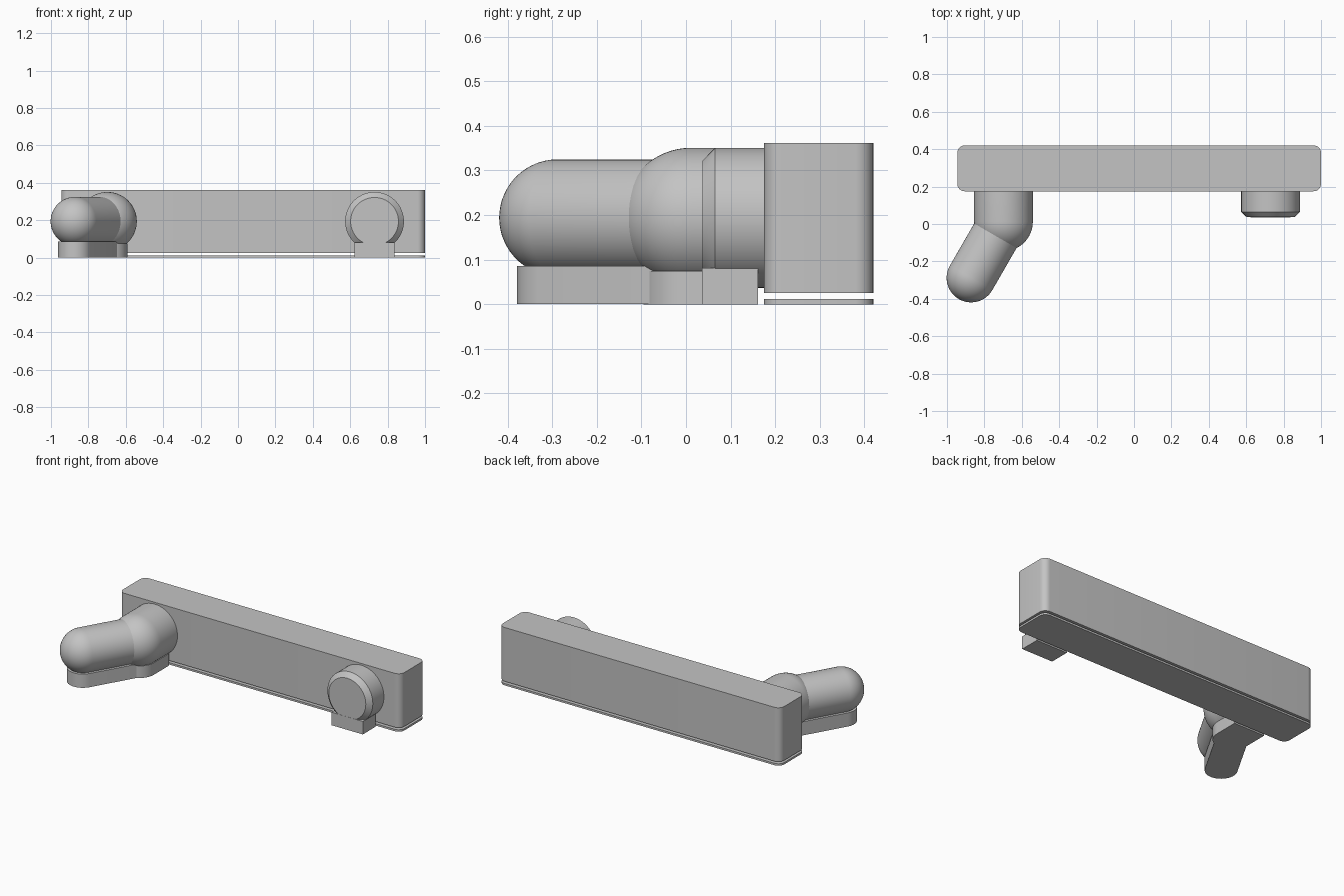
import bpy, bmesh
from math import sin, cos, pi, radians
from mathutils import Matrix, Vector

cube = bpy.data.objects.get("Cube")
if cube:
    bpy.data.objects.remove(cube, do_unlink=True)

grey = bpy.data.materials.new("plain grey")
grey.use_nodes = True
COLOUR = (0.55, 0.55, 0.55, 1)
grey.diffuse_color = COLOUR
grey.node_tree.nodes["Principled BSDF"].inputs["Base Color"].default_value = COLOUR


def finish(bm, name):
    bmesh.ops.remove_doubles(bm, verts=bm.verts, dist=1e-5)
    bmesh.ops.recalc_face_normals(bm, faces=bm.faces)
    mesh = bpy.data.meshes.new(name)
    bm.to_mesh(mesh)
    bm.free()
    obj = bpy.data.objects.new(name, mesh)
    bpy.context.collection.objects.link(obj)
    mesh.materials.append(grey)
    bpy.ops.object.select_all(action='DESELECT')
    obj.select_set(True)
    bpy.context.view_layer.objects.active = obj
    bpy.ops.object.shade_smooth_by_angle(angle=radians(30))
    return obj


def slab(name, outline, z0, z1):
    """Extrude a flat outline upwards."""
    bm = bmesh.new()
    face = bm.faces.new([bm.verts.new((x, y, z0)) for x, y in outline])
    top = bmesh.ops.extrude_face_region(bm, geom=[face])["geom"]
    verts = [v for v in top if isinstance(v, bmesh.types.BMVert)]
    bmesh.ops.translate(bm, verts=verts, vec=(0, 0, z1 - z0))
    return finish(bm, name)


def lathe(name, profile, start, direction, steps=64):
    """Turn (radius, distance) points about an axis."""
    bm = bmesh.new()
    verts = [bm.verts.new((r, 0, d)) for r, d in profile]
    edges = [bm.edges.new(pair) for pair in zip(verts, verts[1:])]
    bmesh.ops.spin(bm, geom=verts + edges, cent=(0, 0, 0), axis=(0, 0, 1),
                   angle=2 * pi, steps=steps)
    turn = Vector((0, 0, 1)).rotation_difference(direction).to_matrix().to_4x4()
    bmesh.ops.transform(bm, verts=bm.verts, matrix=Matrix.Translation(start) @ turn)
    return finish(bm, name)


def arc(cx, cy, r, a0, a1, n):
    return [(cx + r * cos(radians(a0 + (a1 - a0) * i / n)),
             cy + r * sin(radians(a0 + (a1 - a0) * i / n))) for i in range(n + 1)]


def round_rect(x0, x1, y0, y1, r):
    centres = [(x1 - r, y1 - r), (x0 + r, y1 - r), (x0 + r, y0 + r), (x1 - r, y0 + r)]
    return [p for i, (x, y) in enumerate(centres)
            for p in arc(x, y, r, 90 * i, 90 * i + 90, 8)]


def capsule(name, r, length, start, direction):
    tip = [(r * cos(pi / 2 * i / 16), length + r * sin(pi / 2 * i / 16)) for i in range(17)]
    return lathe(name, [(0, 0), (r, 0)] + tip, start, direction)


def tongue(start, end, r):
    """Outline of a strip, square at the start and round at the end."""
    along = (end - start).normalized()
    side = Vector((-along.y, along.x)) * r
    pts = [start - side, end - side]
    for i in range(1, 16):
        a = pi * i / 16
        pts.append(end - side * cos(a) + along * r * sin(a))
    pts += [end + side, start + side]
    return [tuple(p) for p in pts]


# Long bar with a separate thin base plate below it
bar = round_rect(-0.945, 1.0, 0.175, 0.42, 0.04)
slab("main_bar", bar, 0.025, 0.362)
slab("base_plate", bar, 0, 0.012)

# Bent arm on the right: a thick stub and a thinner angled capsule
AXIS = 0.194
BACK = 0.178
elbow = Vector((-0.698, 0.012))
tip = Vector((-0.871, -0.288))
bend = tip - elbow
capsule("arm_stub", 0.157, BACK - elbow.y, (elbow.x, BACK, AXIS), Vector((0, -1, 0)))
capsule("angled_arm", 0.131, bend.length, (*elbow, AXIS), Vector((*bend.normalized(), 0)))

# Feet under the arm
slab("stub_foot", tongue(Vector((elbow.x, 0.162)), elbow, 0.107), 0, 0.075)
slab("angled_arm_foot", tongue(elbow, tip, 0.091), 0.0005, 0.086)

# Short bevelled knob on the left, with its block foot
KNOB_X = 0.73
lathe("knob", [(0, 0), (0.157, 0), (0.157, BACK - 0.065), (0.128, BACK - 0.037), (0, BACK - 0.037)],
      (KNOB_X, BACK, AXIS), Vector((0, -1, 0)))
slab("knob_foot", [(KNOB_X - 0.108, 0.036), (KNOB_X + 0.108, 0.036),
                   (KNOB_X + 0.108, 0.162), (KNOB_X - 0.108, 0.162)], 0, 0.081)
